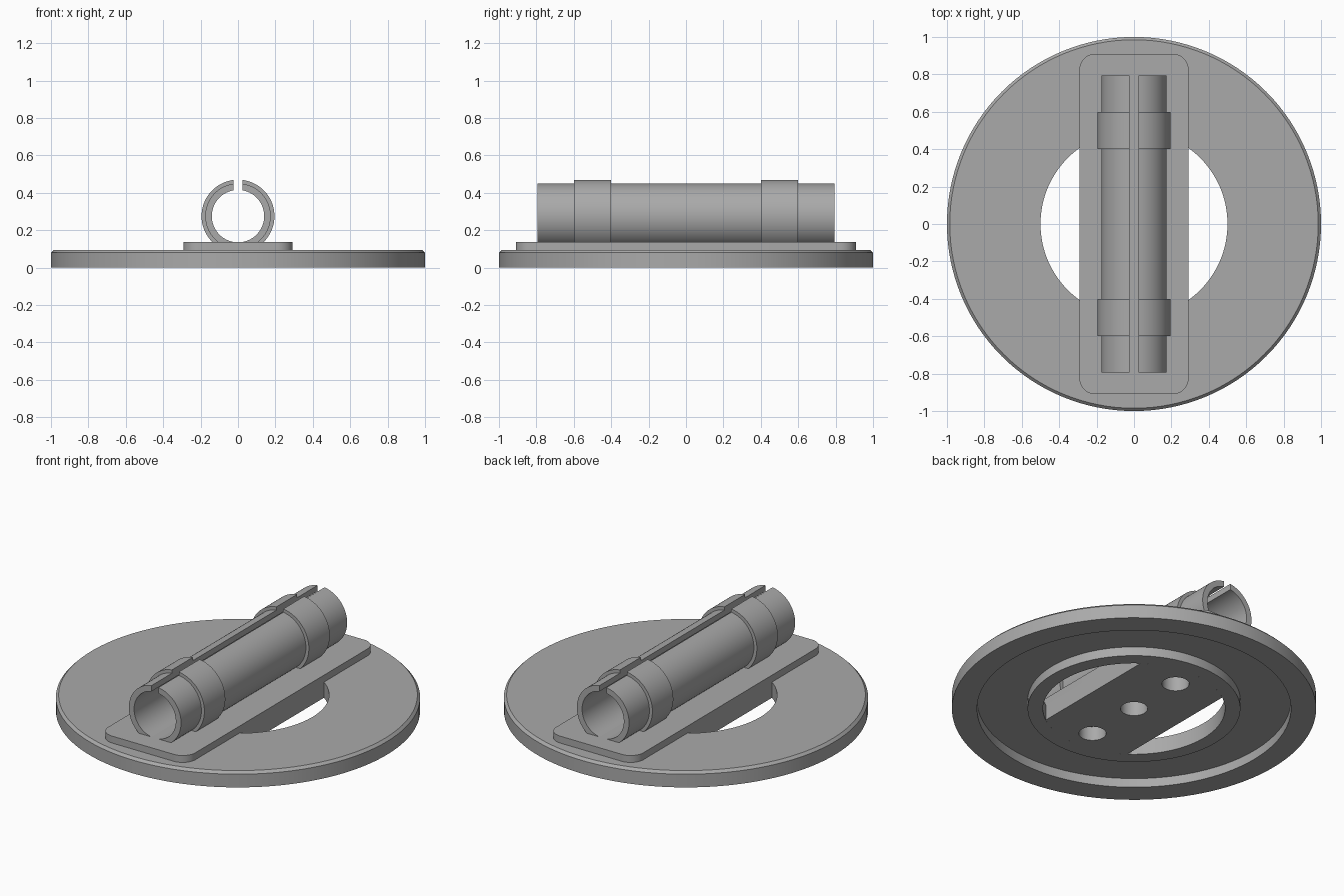
import bpy, bmesh, math
from math import sin, cos, pi

if "Cube" in bpy.data.objects:
    bpy.data.objects.remove(bpy.data.objects["Cube"])

grey = bpy.data.materials.new("plain grey")
grey.diffuse_color = (0.40, 0.40, 0.40, 1)
grey.use_nodes = True
grey.node_tree.nodes["Principled BSDF"].inputs["Base Color"].default_value = grey.diffuse_color


def finish(ob):
    """Colour the part and smooth its curved walls."""
    ob.data.materials.clear()
    ob.data.materials.append(grey)
    bpy.ops.object.select_all(action='DESELECT')
    ob.select_set(True)
    bpy.context.view_layer.objects.active = ob
    bpy.ops.object.shade_smooth_by_angle(angle=math.radians(30))
    return ob


def arc(r, a0, a1, n, cx=0.0, cy=0.0):
    return [(cx + r * cos(a0 + (a1 - a0) * i / n),
             cy + r * sin(a0 + (a1 - a0) * i / n)) for i in range(n + 1)]


def prism(name, outlines, depth, loc, rot=(0, 0, 0)):
    """Filled outline (further outlines are holes), extruded about its middle."""
    cu = bpy.data.curves.new(name, 'CURVE')
    cu.dimensions = '2D'
    cu.fill_mode = 'BOTH'
    cu.extrude = depth / 2
    for pts in outlines:
        sp = cu.splines.new('POLY')
        sp.points.add(len(pts) - 1)
        for p, (x, y) in zip(sp.points, pts):
            p.co = (x, y, 0, 1)
        sp.use_cyclic_u = True
    ob = bpy.data.objects.new(name, cu)
    bpy.context.collection.objects.link(ob)
    ob.location, ob.rotation_euler = loc, rot
    bpy.ops.object.select_all(action='DESELECT')
    ob.select_set(True)
    bpy.context.view_layer.objects.active = ob
    bpy.ops.object.convert(target='MESH')
    ob = bpy.context.view_layer.objects.active
    bm = bmesh.new()
    bm.from_mesh(ob.data)
    bmesh.ops.remove_doubles(bm, verts=bm.verts, dist=1e-5)
    bmesh.ops.recalc_face_normals(bm, faces=bm.faces)
    bm.to_mesh(ob.data)
    bm.free()
    return finish(ob)


def lathe(name, profile, n=128):
    """Closed (radius, z) profile turned about z."""
    bm = bmesh.new()
    rings = [[bm.verts.new((r * cos(2 * pi * i / n), r * sin(2 * pi * i / n), z))
              for r, z in profile] for i in range(n)]
    m = len(profile)
    for i in range(n):
        a, b = rings[i], rings[(i + 1) % n]
        for j in range(m):
            k = (j + 1) % m
            bm.faces.new((a[j], b[j], b[k], a[k]))
    bmesh.ops.recalc_face_normals(bm, faces=bm.faces)
    me = bpy.data.meshes.new(name)
    bm.to_mesh(me)
    bm.free()
    ob = bpy.data.objects.new(name, me)
    bpy.context.collection.objects.link(ob)
    return finish(ob)


BASE, PLATE, HALF = 0.095, 0.137, 0.292

# Round base with chamfered rim, centre opening and groove underneath
lathe("base_ring", [(0.5, 0), (0.584, 0), (0.584, 0.055), (0.862, 0.055),
                    (0.862, 0), (1, 0), (1, 0.08), (0.985, BASE), (0.5, BASE)])

# Bar bridging the opening, with three screw holes
a = math.acos(HALF / 0.5)
bar = arc(0.5, a, pi - a, 24) + arc(0.5, pi + a, 2 * pi - a, 24)
holes = [arc(0.075, 0, 2 * pi, 40, 0, y)[:-1] for y in (-0.355, 0, 0.355)]
prism("cross_bar", [bar] + holes, BASE, (0, 0, BASE / 2))

# Rounded mounting plate
c, hy = 0.085, 0.91
plate = []
for i, (sx, sy) in enumerate(((1, 1), (-1, 1), (-1, -1), (1, -1))):
    plate += arc(c, i * pi / 2, (i + 1) * pi / 2, 10, sx * (HALF - c), sy * (hy - c))
prism("mounting_plate", [plate], PLATE - BASE, (0, 0, (PLATE + BASE) / 2))


def split_tube(name, r_out, r_in, length, y):
    """Tube along y with a slot of constant width along its top."""
    slot = 0.023
    def half(r):
        g = math.asin(slot / r)
        return arc(r, pi / 2 + g, 2.5 * pi - g, 80)
    prism(name, [half(r_out) + half(r_in)[::-1]], length, (0, y, 0.275), (pi / 2, 0, 0))


# Slotted tube and its two collars
split_tube("slotted_tube", 0.175, 0.14, 1.59, 0)
for name, y in (("front_collar", -0.5), ("back_collar", 0.5)):
    split_tube(name, 0.195, 0.175, 0.2, y)
